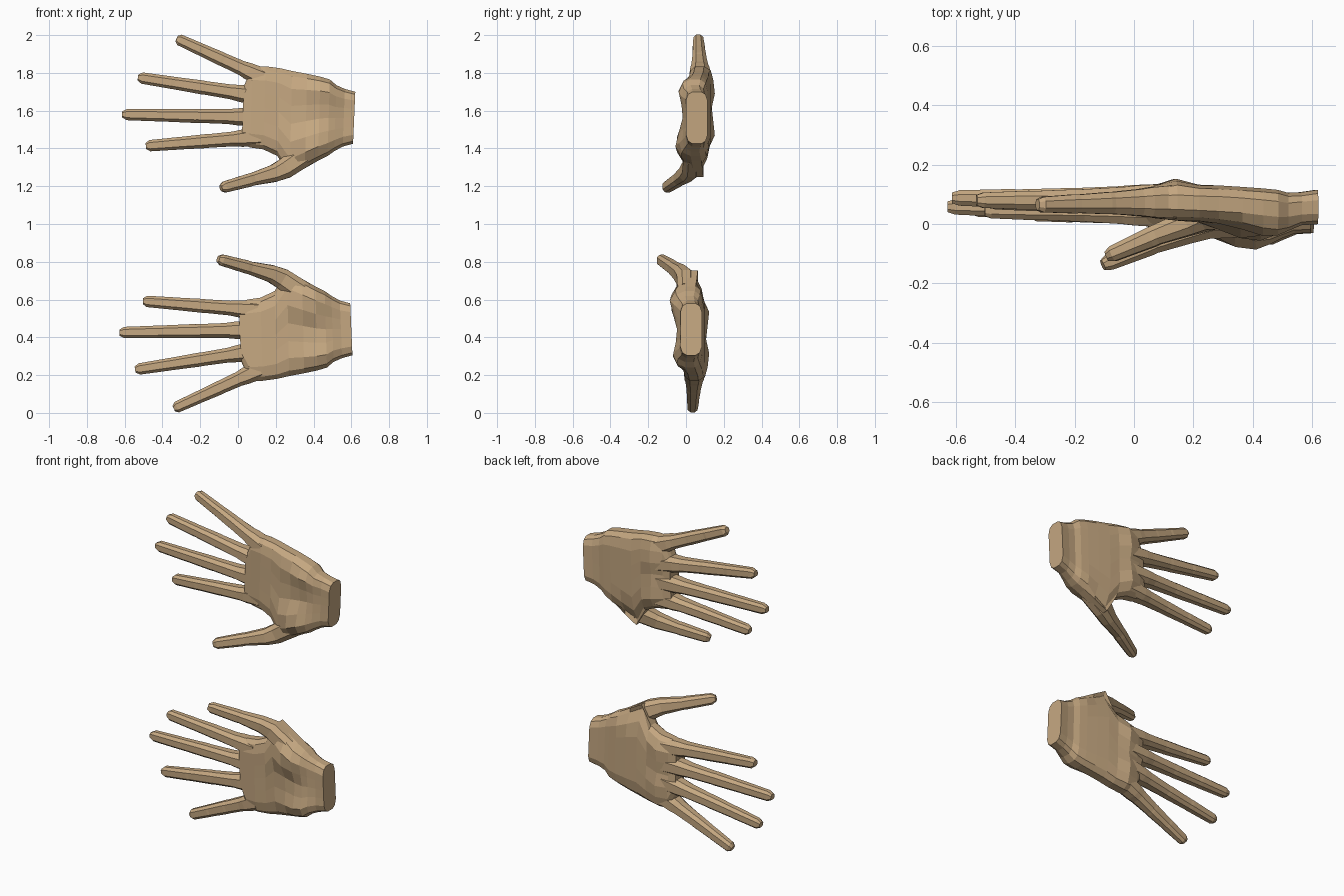
import bpy, bmesh, math
from mathutils import Vector

cube = bpy.data.objects.get("Cube")
if cube:
    bpy.data.objects.remove(cube)

skin = bpy.data.materials.new("tan_skin")
skin.use_nodes = True
TAN = (0.56, 0.39, 0.22, 1)
skin.diffuse_color = TAN
skin.node_tree.nodes["Principled BSDF"].inputs["Base Color"].default_value = TAN


def upper(p):
    return Vector(p)


def lower(p):
    return Vector((p[0] - 0.015, p[1] - 0.03, 2.005 - p[2]))


def loft(name, rings, place):
    """Skin a list of equal-length rings and cap both ends."""
    bm = bmesh.new()
    loops = [[bm.verts.new(place(p)) for p in ring] for ring in rings]
    n = len(loops[0])
    for a, b in zip(loops, loops[1:]):
        for i in range(n):
            j = (i + 1) % n
            bm.faces.new((a[i], a[j], b[j], b[i]))
    bm.faces.new(loops[0])
    bm.faces.new(loops[-1])
    bmesh.ops.recalc_face_normals(bm, faces=bm.faces)
    mesh = bpy.data.meshes.new(name)
    bm.to_mesh(mesh)
    bm.free()
    mesh.materials.append(skin)
    obj = bpy.data.objects.new(name, mesh)
    bpy.context.collection.objects.link(obj)
    return obj


def bump(x, z, cx, cz, rx, rz, height):
    return height * math.exp(-((x - cx) / rx) ** 2 - ((z - cz) / rz) ** 2)


# Palm stations: x, low edge, high edge, palm side y, back side y
PALM = [(0.025, 1.425, 1.73, 0.03, 0.115), (0.07, 1.405, 1.835, 0.02, 0.125),
        (0.14, 1.395, 1.835, 0.012, 0.135), (0.215, 1.36, 1.825, 0.01, 0.13),
        (0.28, 1.25, 1.81, 0.005, 0.13), (0.36, 1.295, 1.795, 0.0, 0.125),
        (0.43, 1.335, 1.78, -0.01, 0.12), (0.48, 1.36, 1.765, -0.015, 0.115),
        (0.515, 1.385, 1.735, -0.01, 0.105), (0.56, 1.41, 1.715, 0.0, 0.107),
        (0.615, 1.425, 1.70, 0.0, 0.115)]
ACROSS = (0.05, 0.17, 0.33, 0.5, 0.67, 0.83, 0.95)
KNUCKLES = (1.46, 1.565, 1.68, 1.785)


def palm_ring(x, lo, hi, front, back):
    def edge(t, f):
        return (x + 0.012 * (t - 0.5), front + (back - front) * f, lo + (hi - lo) * t)

    def side(t, is_front):
        z = lo + (hi - lo) * t
        round_off = 0.012 if t in (ACROSS[0], ACROSS[-1]) else 0
        if is_front:
            # thumb pad and heel of the hand
            y = front + round_off
            y -= bump(x, z, 0.38, 1.42, 0.10, 0.09, 0.06)
            y -= bump(x, z, 0.43, 1.70, 0.10, 0.07, 0.03)
        else:
            y = back - round_off
            y += sum(bump(x, z, 0.13, k, 0.06, 0.03, 0.02) for k in KNUCKLES)
            if 0.2 < x < 0.4:
                y -= 0.05 * max(0, (1.40 - z) / 0.15)
        return (x + 0.012 * (t - 0.5), y, z)

    ring = [edge(0, 0.7), edge(0, 0.3)]
    ring += [side(t, True) for t in ACROSS]
    ring += [edge(1, 0.3), edge(1, 0.7)]
    ring += [side(t, False) for t in reversed(ACROSS)]
    return ring


# Eight-sided bevelled outline shared by every digit
OUTLINE = [(1, 0.45), (0.55, 1), (-0.55, 1), (-1, 0.45),
           (-1, -0.45), (-0.55, -1), (0.55, -1), (1, -0.45)]


def digit(name, stations, place):
    """Stations: centre point, half width, half depth."""
    pts = [Vector(s[0]) for s in stations]
    rings = []
    for i, (_, w, d) in enumerate(stations):
        along = (pts[min(i + 1, len(pts) - 1)] - pts[max(i - 1, 0)]).normalized()
        across = along.cross(Vector((0, 1, 0))).normalized()
        depth = across.cross(along).normalized()
        rings.append([pts[i] + across * (w * u) + depth * (d * v) for u, v in OUTLINE])
    return loft(name, rings, place)


# Fingers: root and tip centres
FINGERS = {
    "little_finger": ((0.13, 0.075, 1.775), (-0.325, 0.065, 1.982)),
    "ring_finger": ((0.12, 0.08, 1.675), (-0.53, 0.08, 1.776)),
    "middle_finger": ((0.12, 0.08, 1.565), (-0.613, 0.088, 1.58)),
    "index_finger": ((0.12, 0.075, 1.462), (-0.488, 0.075, 1.413)),
}
# Fraction along, half width, half depth
TAPER = [(0, 0.052, 0.056), (0.17, 0.045, 0.05), (0.24, 0.039, 0.045),
         (0.45, 0.036, 0.037), (0.48, 0.037, 0.037), (0.7, 0.033, 0.031),
         (0.73, 0.033, 0.032), (0.965, 0.03, 0.026), (1, 0.016, 0.018)]

THUMB = [((0.36, 0.035, 1.37), 0.06, 0.05), ((0.25, 0.03, 1.295), 0.055, 0.05),
         ((0.19, 0.005, 1.268), 0.046, 0.042), ((0.08, -0.035, 1.238), 0.034, 0.034),
         ((0.06, -0.044, 1.232), 0.035, 0.034), ((-0.07, -0.1, 1.196), 0.03, 0.026),
         ((-0.09, -0.109, 1.19), 0.017, 0.017)]

for label, place in (("upper", upper), ("lower", lower)):
    loft(label + "_palm", [palm_ring(*row) for row in PALM], place)
    for finger, (root, tip) in FINGERS.items():
        a, b = Vector(root), Vector(tip)
        digit(f"{label}_{finger}", [(a.lerp(b, f), w, d) for f, w, d in TAPER], place)
    digit(label + "_thumb", THUMB, place)
